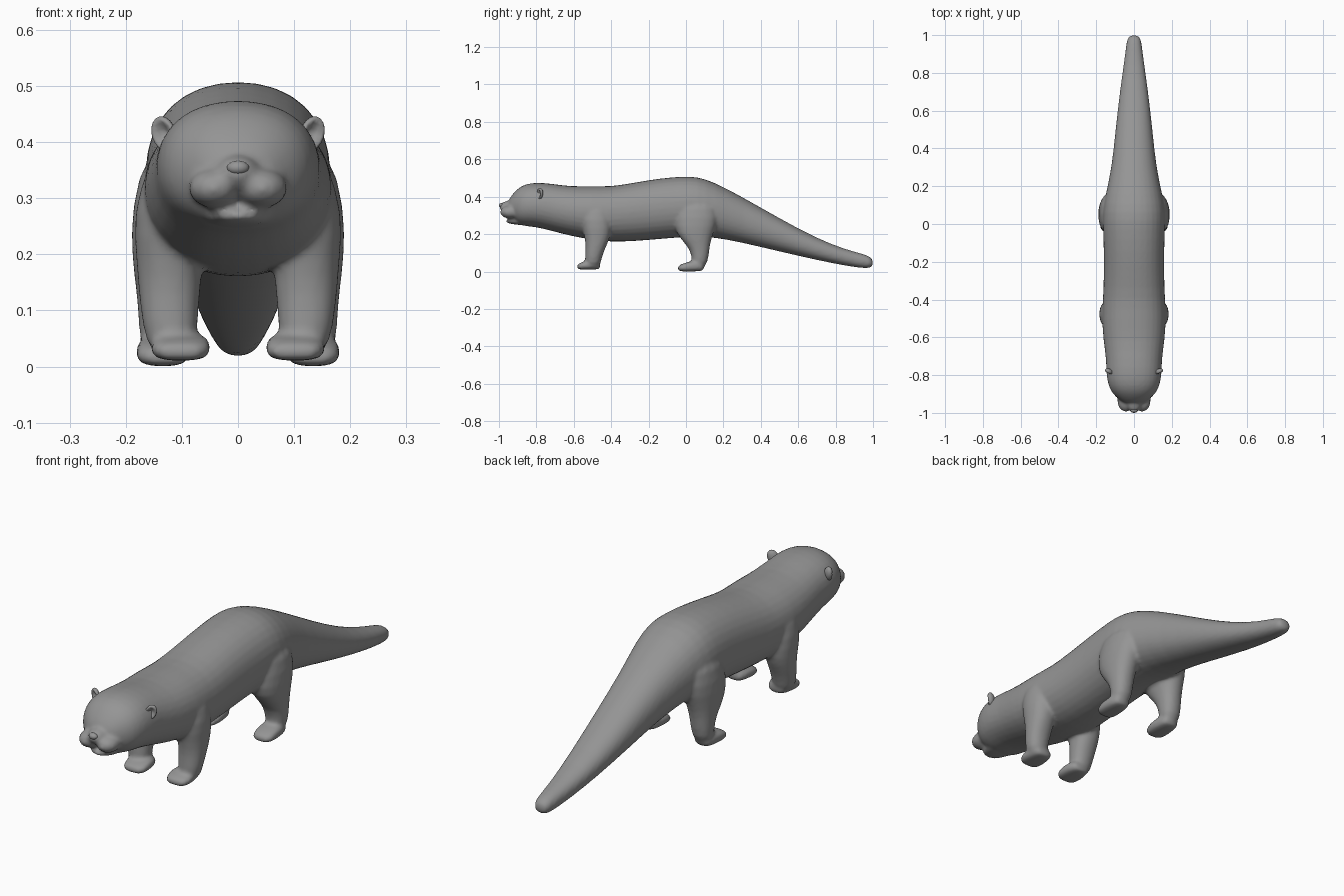
import bpy, bmesh, math
from mathutils import Matrix, Vector

if "Cube" in bpy.data.objects:
    bpy.data.objects.remove(bpy.data.objects["Cube"])

fur = bpy.data.materials.new("grey_fur")
fur.diffuse_color = (0.3, 0.3, 0.3, 1)
fur.use_nodes = True
fur.node_tree.nodes["Principled BSDF"].inputs["Base Color"].default_value = fur.diffuse_color


def spow(v, n):
    return math.copysign(abs(v) ** (2 / n), v)


def loft(bm, rings, axis, n=2.2, count=16):
    """Skin rings of (centre, half_a, half_b) set square to the axis 'y' or 'z'."""
    loops = []
    for c, a, b in rings:
        loop = []
        for i in range(count):
            t = 2 * math.pi * i / count
            u, v = a * spow(math.cos(t), n), b * spow(math.sin(t), n)
            loop.append(bm.verts.new(Vector(c) + Vector((u, 0, v) if axis == 'y' else (u, v, 0))))
        loops.append(loop)
    for p, q in zip(loops, loops[1:]):
        for i in range(count):
            j = (i + 1) % count
            bm.faces.new((p[i], p[j], q[j], q[i]))
    bm.faces.new(loops[0])
    bm.faces.new(loops[-1])


def along_y(bm, rows, cx=0, n=2.2):
    """Rows of (y, bottom, top, half_width)."""
    loft(bm, [((cx, y, (lo + hi) / 2), w, (hi - lo) / 2) for y, lo, hi, w in rows], 'y', n)


def ball(bm, c, r, turn=0):
    m = Matrix.Translation(c) @ Matrix.Rotation(turn, 4, 'Z') @ Matrix.Diagonal((*r, 1))
    return bmesh.ops.create_uvsphere(bm, u_segments=16, v_segments=10, radius=1, matrix=m)["verts"]


def finish(bm, name):
    bmesh.ops.recalc_face_normals(bm, faces=bm.faces)
    me = bpy.data.meshes.new(name)
    bm.to_mesh(me)
    bm.free()
    me.materials.append(fur)
    for p in me.polygons:
        p.use_smooth = True
    ob = bpy.data.objects.new(name, me)
    bpy.context.collection.objects.link(ob)
    return ob


bm = bmesh.new()
# head, trunk and tail
along_y(bm, [
    (-.955, .305, .375, .045), (-.93, .28, .412, .08), (-.90, .25, .446, .115),
    (-.86, .24, .47, .138), (-.80, .235, .479, .15), (-.72, .215, .473, .15),
    (-.62, .188, .457, .165), (-.50, .165, .46, .175), (-.40, .155, .457, .168),
    (-.28, .158, .478, .163), (-.14, .17, .502, .163), (-.02, .18, .512, .168),
    (.06, .182, .511, .17), (.15, .18, .482, .155), (.30, .152, .402, .12),
    (.50, .105, .286, .10), (.70, .06, .178, .077), (.85, .03, .12, .055),
    (.95, .016, .094, .042), (.985, .018, .08, .036), (1.0, .03, .062, .02)])
# muzzle: snout, cheek pads and lower jaw
ball(bm, (0, -.945, .345), (.042, .055, .033))
along_y(bm, [(-.965, .262, .277, .025), (-.94, .255, .28, .046),
             (-.89, .247, .29, .062), (-.84, .245, .30, .07)])
for s in (-1, 1):
    ball(bm, (s * .042, -.938, .318), (.048, .058, .036))
    # front leg and paw
    loft(bm, [((s * x, y, z), a, b) for z, x, y, a, b in [
        (.38, .10, -.48, .06, .08), (.27, .12, -.48, .07, .085), (.19, .122, -.472, .06, .072),
        (.13, .122, -.482, .056, .054), (.08, .122, -.495, .05, .046), (.015, .115, -.50, .044, .04)]], 'z')
    along_y(bm, [(-.585, .014, .036, .035), (-.565, .01, .048, .052), (-.53, .01, .058, .056),
                 (-.49, .01, .065, .05), (-.455, .012, .05, .036)], s * .102, 2.8)
    # hind leg and paw
    loft(bm, [((s * x, y, z), a, b) for z, x, y, a, b in [
        (.40, .095, .06, .07, .11), (.28, .115, .055, .077, .125), (.20, .125, .045, .066, .10),
        (.14, .13, .066, .053, .062), (.09, .132, .078, .046, .046), (.015, .134, .068, .042, .04)]], 'z')
    along_y(bm, [(-.045, .004, .028, .032), (-.025, 0, .04, .046), (.01, 0, .052, .05),
                 (.06, 0, .06, .046), (.10, .004, .045, .034)], s * .134, 2.8)
body = finish(bm, "body")
# blend the parts into one smooth skin
body.modifiers.new("round", 'SUBSURF').levels = 1
body.modifiers["round"].render_levels = 1
rm = body.modifiers.new("blend", 'REMESH')
rm.mode, rm.voxel_size, rm.use_smooth_shade = 'VOXEL', .008, True
sm = body.modifiers.new("soften", 'SMOOTH')
sm.factor, sm.iterations = .5, 6

# nose pad
bm = bmesh.new()
ball(bm, (0, -.985, .354), (.02, .015, .013))
finish(bm, "nose")

for s, side in ((-1, "right"), (1, "left")):
    bm = bmesh.new()
    ball(bm, (s * .064, -.907, .386), (.014, .014, .017))
    finish(bm, side + "_eye")

    # cupped ear, hollow at the front
    bm = bmesh.new()
    for v in ball(bm, (0, 0, 0), (1, 1, 1)):
        r = math.hypot(v.co.x, v.co.z)
        if v.co.y < 0 and r < .75:
            v.co.y += 1.5 * (1 - r / .75) + .3
    m = (Matrix.Translation((s * .132, -.782, .415)) @ Matrix.Rotation(s * .5, 4, 'Z')
         @ Matrix.Rotation(s * .35, 4, 'Y') @ Matrix.Diagonal((.023, .016, .032, 1)))
    bm.transform(m)
    finish(bm, side + "_ear")
